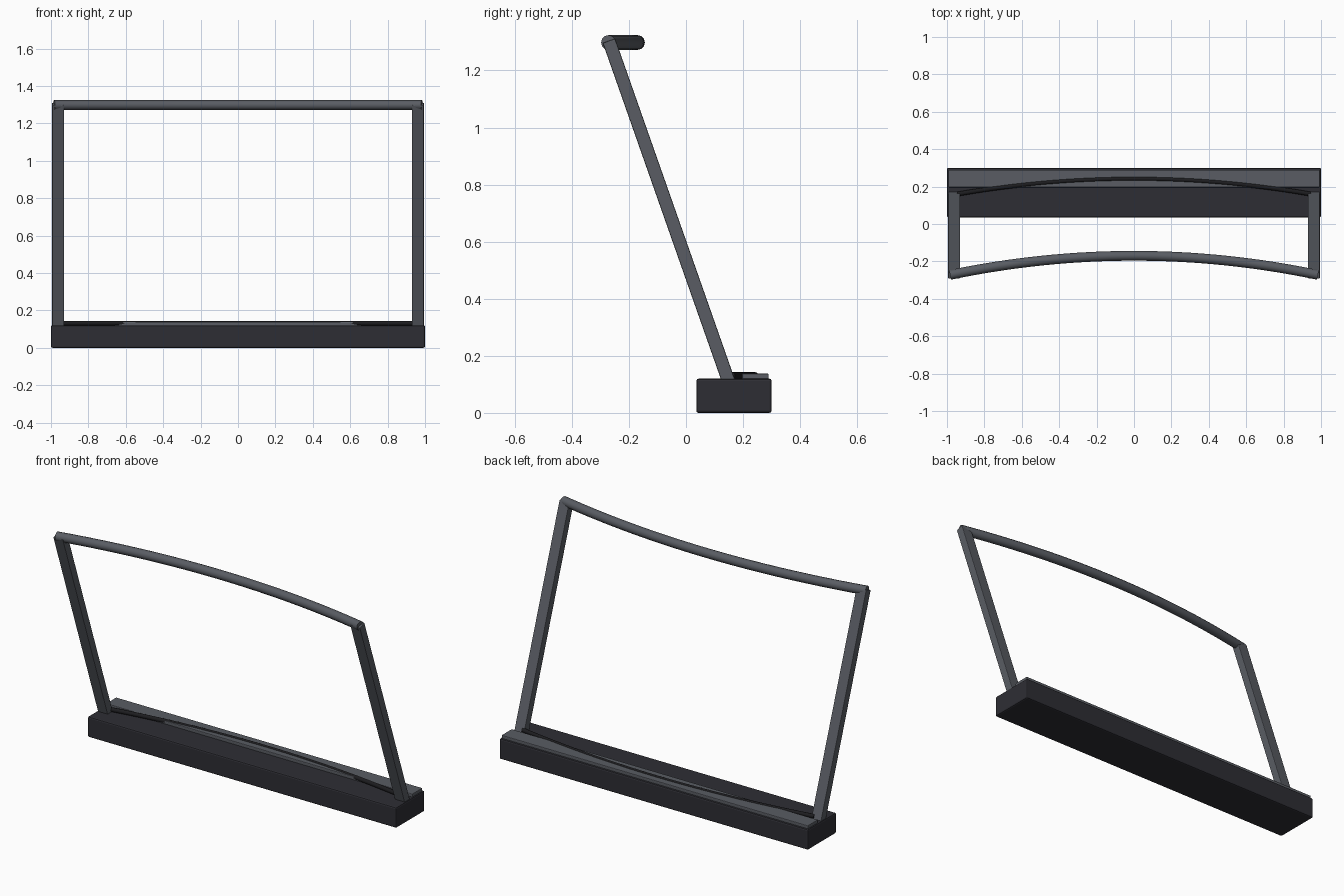
import bpy, math
from mathutils import Vector

if "Cube" in bpy.data.objects:
    bpy.data.objects.remove(bpy.data.objects["Cube"])


def mat(name, rgb):
    m = bpy.data.materials.new(name)
    m.diffuse_color = (*rgb, 1)
    m.use_nodes = True
    m.node_tree.nodes["Principled BSDF"].inputs["Base Color"].default_value = m.diffuse_color
    return m


frame_grey = mat("frame grey", (0.10, 0.108, 0.125))
base_dark = mat("base charcoal", (0.027, 0.027, 0.034))
rubber = mat("rubber black", (0.012, 0.012, 0.014))


def box(name, size, loc, m, bevel, rot_x=0):
    bpy.ops.mesh.primitive_cube_add(size=1, location=loc)
    o = bpy.context.object
    o.name = name
    o.scale = size
    bpy.ops.object.transform_apply(location=False, rotation=False, scale=True)
    o.rotation_euler.x = rot_x
    b = o.modifiers.new("bevel", "BEVEL")
    b.width, b.segments = bevel, 2
    o.data.materials.append(m)
    return o


def bowed_tube(name, half, y_mid, y_end, z, radius, m):
    """Round bar following a shallow bow in plan."""
    c = bpy.data.curves.new(name, "CURVE")
    c.dimensions = "3D"
    c.bevel_depth, c.bevel_resolution = radius, 4
    c.use_fill_caps = True
    s = c.splines.new("POLY")
    n = 32
    s.points.add(n)
    for i, p in enumerate(s.points):
        t = 2 * i / n - 1
        p.co = (half * t, y_mid + (y_end - y_mid) * t * t, z, 1)
    o = bpy.data.objects.new(name, c)
    bpy.context.collection.objects.link(o)
    bpy.ops.object.select_all(action="DESELECT")
    o.select_set(True)
    bpy.context.view_layer.objects.active = o
    bpy.ops.object.convert(target="MESH")
    o = bpy.context.object
    o.data.materials.clear()
    o.data.materials.append(m)
    bpy.ops.object.shade_smooth_by_angle(angle=math.radians(40))
    return o


# Base and the cowl plate on its rear half
box("base", (2.0, 0.264, 0.12), (0, 0.168, 0.06), base_dark, 0.008)
box("cowl_plate", (1.985, 0.094, 0.022), (0, 0.243, 0.127), frame_grey, 0.004)

# Raked side posts
low, high = Vector((0, 0.153, 0.10)), Vector((0, -0.27, 1.304))
d = high - low
for side, name in ((-1, "left_post"), (1, "right_post")):
    mid = (low + high) / 2
    box(name, (0.064, 0.046, d.length), (side * 0.962, mid.y, mid.z),
        frame_grey, 0.004, math.atan2(-d.y, d.z))

# Bowed header bar and lower rubber seal
bowed_tube("header_bar", 0.983, -0.17, -0.272, 1.298, 0.026, frame_grey)
bowed_tube("lower_seal", 0.945, 0.242, 0.16, 0.131, 0.012, rubber)
